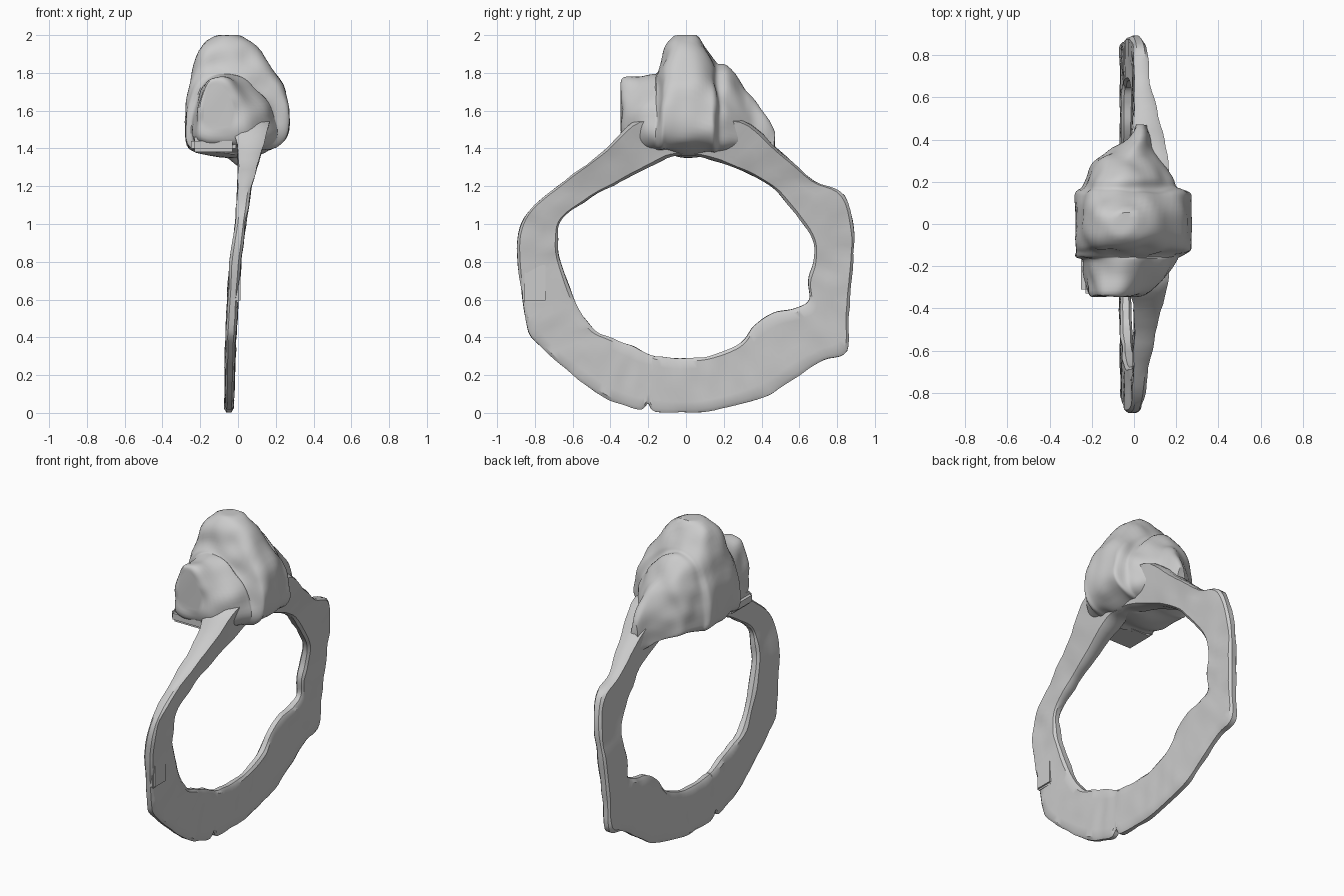
import bpy, bmesh
from mathutils import Vector, noise

if "Cube" in bpy.data.objects:
    bpy.data.objects.remove(bpy.data.objects["Cube"])


def smooth_path(pts, closed, steps):
    """Catmull-Rom interpolation of tuples of any length."""
    n, out = len(pts), []
    get = (lambda i: pts[i % n]) if closed else (lambda i: pts[max(0, min(n - 1, i))])
    for i in range(n if closed else n - 1):
        a, b, c, d = (get(i + k) for k in (-1, 0, 1, 2))
        for s in range(steps):
            t = s / steps
            out.append(tuple(0.5 * (2 * q + (r - p) * t + (2 * p - 5 * q + 4 * r - w) * t * t
                                    + (3 * q - p - 3 * r + w) * t ** 3)
                             for p, q, r, w in zip(a, b, c, d)))
    if not closed:
        out.append(tuple(pts[-1]))
    return out


def loft(name, rings, closed, rough, freq):
    """Skin a list of point rings, then give the surface a worn, lumpy finish."""
    bm = bmesh.new()
    vr = [[bm.verts.new(p) for p in ring] for ring in rings]
    m = len(vr[0])
    for i in range(len(vr) if closed else len(vr) - 1):
        a, b = vr[i], vr[(i + 1) % len(vr)]
        for j in range(m):
            k = (j + 1) % m
            bm.faces.new((a[j], a[k], b[k], b[j]))
    if not closed:
        bm.faces.new(vr[0])
        bm.faces.new(vr[-1])
    bmesh.ops.recalc_face_normals(bm, faces=bm.faces)
    bm.normal_update()
    moves = [(v, v.normal * noise.noise(v.co * freq) * rough) for v in bm.verts]
    for v, d in moves:
        v.co += d
        v.co.z = min(2.0, max(0.0, v.co.z))
    return finish(name, bm)


def finish(name, bm):
    me = bpy.data.meshes.new(name)
    bm.to_mesh(me)
    bm.free()
    ob = bpy.data.objects.new(name, me)
    bpy.context.collection.objects.link(ob)
    bpy.ops.object.select_all(action='DESELECT')
    ob.select_set(True)
    bpy.context.view_layer.objects.active = ob
    bpy.ops.object.shade_smooth_by_angle(angle=0.6)
    return ob


def block(name, centre, size, bevel):
    bm = bmesh.new()
    bmesh.ops.create_cube(bm, size=1)
    for v in bm.verts:
        v.co = Vector(centre) + Vector(c * s for c, s in zip(v.co, size))
    bmesh.ops.bevel(bm, geom=bm.edges[:], offset=bevel, segments=2, affect='EDGES')
    return finish(name, bm)


# Band: matching outer and inner outline points (outer y, z, inner y, z)
BAND = [(-.16, .01, -.15, .30), (0, .0, 0, .29), (.12, .01, .15, .31), (.3, .05, .29, .37),
        (.45, .1, .36, .46), (.6, .2, .46, .53), (.73, .28, .58, .55), (.85, .33, .65, .6),
        (.86, .52, .645, .7), (.875, .72, .675, .8), (.89, .93, .67, .92), (.84, 1.15, .58, 1.05),
        (.68, 1.23, .45, 1.2), (.48, 1.4, .3, 1.28), (.3, 1.55, .1, 1.35), (0, 1.55, 0, 1.36),
        (-.25, 1.55, -.1, 1.35), (-.42, 1.4, -.3, 1.25), (-.6, 1.26, -.5, 1.14),
        (-.8, 1.1, -.65, 1.03), (-.88, .98, -.68, .92), (-.89, .78, -.67, .82),
        (-.85, .5, -.6, .62), (-.8, .38, -.5, .45), (-.6, .2, -.4, .4), (-.45, .09, -.3, .36),
        (-.33, .04, -.24, .33), (-.24, .02, -.2, .315), (-.2, .05, -.17, .305)]

# Band leans and flares with height: z, min x, max x
LEAN = [(0, -.07, -.025), (.4, -.065, -.012), (.8, -.045, .015), (1.0, -.012, .04),
        (1.2, 0, .07), (1.4, 0, .13), (1.6, -.05, .18)]


def lean(z):
    z = max(0, min(1.59, z))
    for (z0, a0, b0), (z1, a1, b1) in zip(LEAN, LEAN[1:]):
        if z <= z1:
            t = (z - z0) / (z1 - z0)
            return a0 + (a1 - a0) * t, b0 + (b1 - b0) * t


rings = []
ACROSS = [0, .06, .2, .4, .6, .8, .94, 1]
for oy, oz, iy, iz in smooth_path(BAND, True, 5):
    lo_side, hi_side = [], []
    for t in ACROSS:
        y, z = oy + (iy - oy) * t, oz + (iz - oz) * t
        lo, hi = lean(z)
        pinch = .22 if t in (0, 1) else 0
        w = (hi - lo) * pinch
        lo_side.append((lo + w, y, z))
        hi_side.append((hi - w, y, z))
    rings.append(lo_side + hi_side[::-1])
loft("band", rings, True, .008, 11)

# Head: one rounded profile fitted to a box at each y station
PROFILE = [(.31, 1), (.5, 1), (.68, .9), (.87, .69), (.98, .48), (1, .25), (.92, .1), (.7, .02),
           (.4, 0), (.1, .04), (0, .14), (0, .4), (.05, .69), (.16, .92)]
# y, min x, max x, min z, max z
HEAD = [(-.34, -.18, -.02, 1.5, 1.74), (-.33, -.21, .05, 1.43, 1.77), (-.25, -.23, .15, 1.39, 1.77),
        (-.17, -.235, .2, 1.38, 1.79), (-.155, -.27, .21, 1.37, 1.8), (-.13, -.27, .265, 1.37, 1.86),
        (-.1, -.27, .27, 1.37, 1.94), (-.04, -.27, .27, 1.36, 1.995), (.05, -.27, .27, 1.36, 1.995),
        (.12, -.27, .27, 1.37, 1.9), (.15, -.265, .26, 1.37, 1.86), (.17, -.24, .2, 1.37, 1.84),
        (.22, -.22, .18, 1.37, 1.83), (.3, -.19, .13, 1.37, 1.74), (.34, -.12, .11, 1.35, 1.69),
        (.4, -.03, .09, 1.3, 1.61), (.47, .01, .07, 1.3, 1.48)]
outline = smooth_path(PROFILE, True, 4)
rings = [[(x0 + (x1 - x0) * u, y, z0 + (z1 - z0) * v) for u, v in outline]
         for y, x0, x1, z0, z1 in smooth_path(HEAD, False, 4)]
loft("head", rings, False, .016, 9)

# Ledge under the front of the head and a worn raised patch on the band
block("head_ledge", (-.13, -.22, 1.42), (.24, .22, .08), .02)
block("band_patch", (-.01, -.80, .70), (.045, .13, .23), .01)
